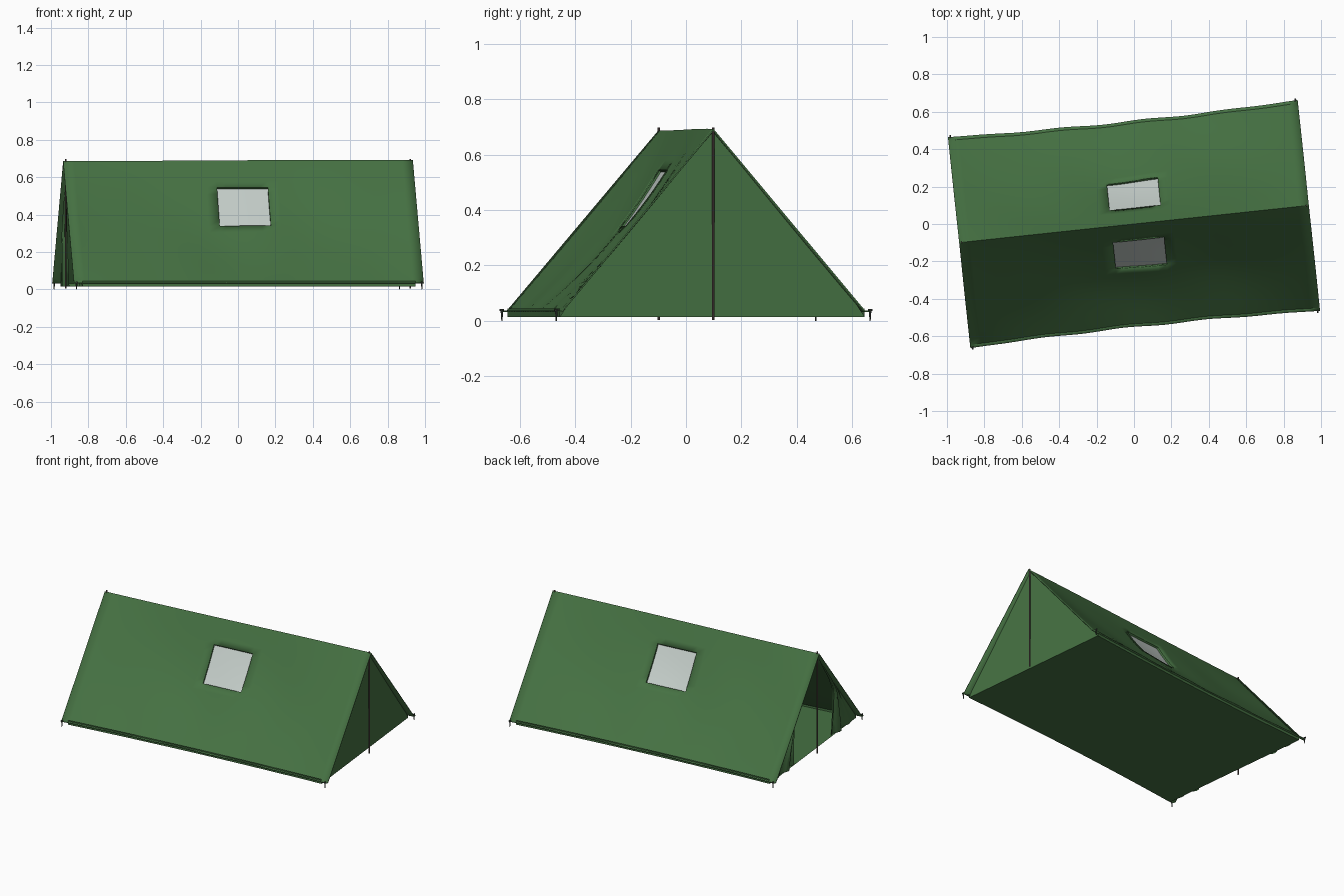
import bpy, math
from mathutils import Matrix, Vector

if "Cube" in bpy.data.objects:
    bpy.data.objects.remove(bpy.data.objects["Cube"])

ROT = Matrix.Rotation(math.radians(6.07), 4, 'Z')   # whole tent sits slightly turned
L, W = 0.94, 0.567                                  # half length, half width
RIDGE, EAVE = 0.69, 0.037


def material(name, col):
    m = bpy.data.materials.new(name)
    m.diffuse_color = (*col, 1)
    m.use_nodes = True
    m.node_tree.nodes["Principled BSDF"].inputs["Base Color"].default_value = m.diffuse_color
    return m


GREEN = material("green_canvas", (0.06, 0.165, 0.055))
CLEAR = material("window_sheet", (0.55, 0.61, 0.58))
WOOD = material("pole_brown", (0.12, 0.085, 0.08))
DARK = material("stake_dark", (0.05, 0.06, 0.05))


def finish(name, verts, faces, mat, thick=0.0, angle=40):
    me = bpy.data.meshes.new(name)
    me.from_pydata([ROT @ Vector(v) for v in verts], [], faces)
    me.update()
    me.materials.append(mat)
    ob = bpy.data.objects.new(name, me)
    bpy.context.collection.objects.link(ob)
    bpy.context.view_layer.objects.active = ob
    bpy.ops.object.select_all(action='DESELECT')
    ob.select_set(True)
    bpy.ops.object.shade_smooth_by_angle(angle=math.radians(angle))
    if thick:
        mod = ob.modifiers.new("thickness", 'SOLIDIFY')
        mod.thickness = thick
        mod.offset = -1
    return ob


def grid(name, rows, mat, thick=0.0, skip=lambda i, j: False):
    n = len(rows[0])
    faces = [(i * n + j, (i + 1) * n + j, (i + 1) * n + j + 1, i * n + j + 1)
             for i in range(len(rows) - 1) for j in range(n - 1) if not skip(i, j)]
    return finish(name, [p for r in rows for p in r], faces, mat, thick)


def span(a, b, n):
    return [a + (b - a) * i / n for i in range(n)]


def roof_point(u, w, inset=0.0):
    """Sagging canvas: u along the ridge, w from -1 (front eave) to 1 (back eave)."""
    t, side = abs(w), (1 if w >= 0 else -1)
    mid = 1 - abs(u / L) ** 2.2
    k = min(t / 0.97, 1)
    sag = 0.048 * mid * math.sin(math.pi * k) + inset
    sag += 0.004 * mid * math.sin(9 * u + 5 * w) * math.sin(math.pi * k)
    v = t * W - 0.753 * sag - 0.018 * mid * t ** 3 + 0.004 * mid * t * math.sin(14 * u)
    z = RIDGE - (RIDGE - EAVE) * k - 0.657 * sag + 0.003 * math.sin(2.2 * u) * (1 - t)
    return (u, side * max(v, 0), z)


# Roof canvas with two window openings and a flat hem at the eaves
U0, U1, T0, T1 = -0.122, 0.152, 0.19, 0.475
us = span(-L, U0, 14) + span(U0, U1, 6) + span(U1, L, 14) + [L]
ts = [0, 0.015] + span(0.05, T0, 3) + span(T0, T1, 6) + span(T1, 0.97, 10) + [0.97, 1.0]
ws = [-t for t in reversed(ts[1:])] + ts


def in_window(i, j):
    u, t = (us[i] + us[i + 1]) / 2, abs(ws[j] + ws[j + 1]) / 2
    return U0 < u < U1 and T0 < t < T1


grid("roof_canvas", [[roof_point(u, w) for w in ws] for u in us], GREEN, 0.005, in_window)

# Recessed window sheets with canvas rims
for name, side in (("front", -1), ("back", 1)):
    pu = [us[i] for i in range(14, 21)]
    pt = [t for t in ts if T0 - 1e-6 <= t <= T1 + 1e-6]
    if side < 0:
        pt.reverse()
    grid(name + "_window", [[roof_point(u, side * t, 0.012) for t in pt] for u in pu], CLEAR)
    loop = ([(u, pt[0]) for u in pu] + [(pu[-1], t) for t in pt[1:]]
            + [(u, pt[-1]) for u in pu[-2::-1]] + [(pu[0], t) for t in pt[-2::-1]])
    grid(name + "_window_rim",
         [[roof_point(u, side * t, d) for u, t in loop] for d in (0.0, 0.012)], GREEN)

# Ground sheet with low upturned side walls
FU, FV = 0.895, 0.553
section = [(-1, 0.045), (-1, 0.015), (-0.5, 0.015), (0, 0.015), (0.5, 0.015), (1, 0.015), (1, 0.045)]
rows = []
for i in range(21):
    u = -FU + 2 * FU * i / 20
    half = FV - 0.016 * (1 - (u / FU) ** 2)
    rows.append([(u, f * half, z) for f, z in section])
grid("ground_sheet", rows, GREEN)


def outer(z):
    """Half width of an end wall at height z."""
    return max(0.0, min(FV, (RIDGE - 0.008 - z) / (RIDGE - EAVE) * 0.55))


# Closed wall on the right end: two halves meeting behind the pole
for name, side in (("front", -1), ("back", 1)):
    rows = []
    for i in range(13):
        z = 0.015 + (RIDGE - 0.023) * i / 12
        rows.append([(FU + 0.025 * i / 12, side * outer(z) * j / 4, z) for j in range(5)])
    grid("closed_end_" + name + "_half", rows, GREEN)

# Open doorway on the left end: flaps gathered to each side with folds
INNER = [(0.015, 0.24), (0.15, 0.25), (0.33, 0.25), (0.43, 0.19), (0.55, 0.095), (0.682, 0.0)]


def inner(z):
    for (z0, v0), (z1, v1) in zip(INNER, INNER[1:]):
        if z <= z1:
            return v0 + (v1 - v0) * (z - z0) / (z1 - z0)
    return 0.0


for name, side in (("front", -1), ("back", 1)):
    rows = []
    for i in range(17):
        z = 0.015 + (RIDGE - 0.023) * i / 16
        a, b = outer(z), min(inner(z), outer(z))
        fold = 0.02 * min(1, (RIDGE - z) * 2.5)
        rows.append([(-FU - 0.025 * i / 16 + fold * math.sin(j / 16 * 5 * math.pi) * j / 16,
                      side * (a + (b - a) * j / 16), z) for j in range(17)])
    grid("door_flap_" + name, rows, GREEN)


def rod(name, p0, p1, r0, r1, mat, n=8):
    """Tapered rod between two points."""
    p0, p1 = Vector(p0), Vector(p1)
    q = (p1 - p0).to_track_quat('Z', 'Y')
    verts = [p + q @ Vector((r * math.cos(2 * math.pi * k / n), r * math.sin(2 * math.pi * k / n), 0))
             for p, r in ((p0, r0), (p1, r1)) for k in range(n)]
    faces = [(k, (k + 1) % n, n + (k + 1) % n, n + k) for k in range(n)]
    faces += [tuple(reversed(range(n))), tuple(range(n, 2 * n))]
    return finish(name, verts, faces, mat)


# Upright poles and corner stakes with hooked heads
for end, su in (("left", -1), ("right", 1)):
    rod(end + "_pole", (su * 0.927, 0, 0.004), (su * 0.927, 0, 0.698), 0.0045, 0.0045, WOOD)
    for side, sv in (("front", -1), ("back", 1)):
        u, v = su * (L - 0.012), sv * (W + 0.002)
        rod(f"{end}_{side}_stake", (u, v, 0), (u, v, 0.04), 0.002, 0.005, DARK)
        rod(f"{end}_{side}_stake_head", (u, v - sv * 0.008, 0.039), (u, v + sv * 0.008, 0.039),
            0.004, 0.004, DARK)
